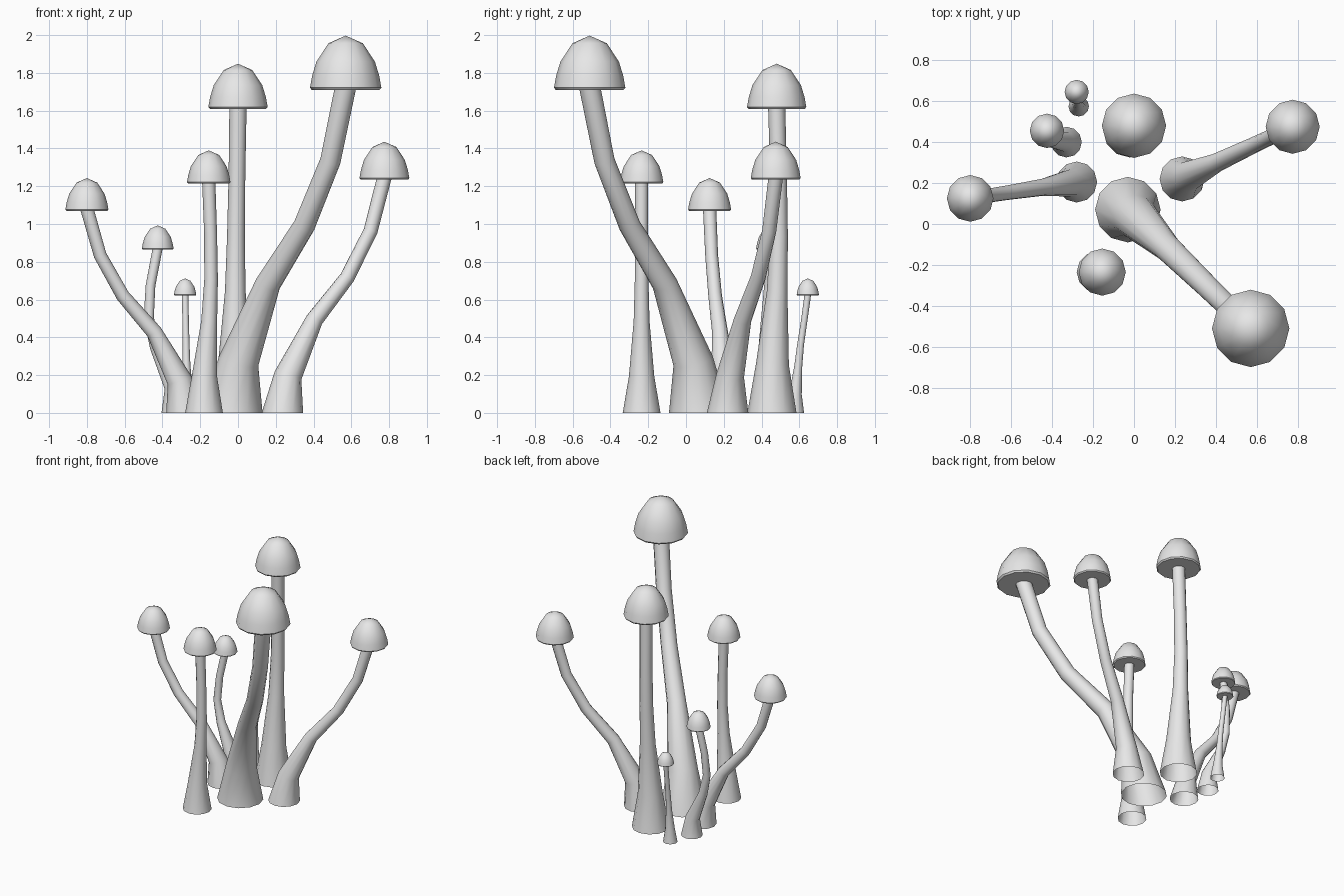
import bpy
import bmesh
import math
from mathutils import Vector

if "Cube" in bpy.data.objects:
    bpy.data.objects.remove(bpy.data.objects["Cube"], do_unlink=True)

SIDES = 12
UP = Vector((0, 0, 1))

# Stem rings: share of the height, share of the foot radius
LEVELS = (0, .16, .4, .58, .78, 1.01)
TAPER = (1, .67, .42, .36, .34, .35)

# How far each ring has travelled sideways from foot to cap
LEAN = (0, .055, .315, .635, .865, 1)
BOW = (0, .1, 1.1, 1.5, 1.4, 1)
SLOW = (0, .06, .28, .45, .72, 1)

# Cap outline as shares of its radius and height
CAP = ((.95, 0), (1, .04), (.94, .26), (.82, .52), (.48, .86))
CAP_HEIGHT = 1.52

# One pale grey for everything
grey = bpy.data.materials.new("pale_grey")
grey.use_nodes = True
grey.diffuse_color = (.8, .8, .8, 1)
grey.node_tree.nodes["Principled BSDF"].inputs["Base Color"].default_value = grey.diffuse_color


def add_ring(bm, centre, radius, axis=UP):
    turn = UP.rotation_difference(axis)
    angles = [math.tau * i / SIDES for i in range(SIDES)]
    return [bm.verts.new(centre + turn @ Vector((radius * math.cos(a), radius * math.sin(a), 0)))
            for a in angles]


def bridge_rings(bm, rings):
    for low, high in zip(rings, rings[1:]):
        for i in range(SIDES):
            j = (i + 1) % SIDES
            bm.faces.new((low[i], low[j], high[j], high[i]))


def finish(bm, name):
    mesh = bpy.data.meshes.new(name)
    bm.to_mesh(mesh)
    bm.free()
    mesh.materials.append(grey)
    obj = bpy.data.objects.new(name, mesh)
    bpy.context.collection.objects.link(obj)
    bpy.ops.object.select_all(action="DESELECT")
    obj.select_set(True)
    bpy.context.view_layer.objects.active = obj
    bpy.ops.object.shade_smooth_by_angle(angle=math.radians(45))


def make_stem(name, foot, foot_radius, top, travel_x, travel_y):
    """Bent tapering tube, open at the foot."""
    bm = bmesh.new()
    shift = top - foot
    points = [foot + Vector((shift.x * tx, shift.y * ty, shift.z * level))
              for tx, ty, level in zip(travel_x, travel_y, LEVELS)]
    steps = [(b - a).normalized() for a, b in zip(points, points[1:])]
    # Each ring faces halfway between its neighbours; the foot lies flat
    axes = [UP] + [(a + b).normalized() for a, b in zip(steps, steps[1:])] + [steps[-1]]
    rings = [add_ring(bm, point, foot_radius * share, axis)
             for point, share, axis in zip(points, TAPER, axes)]
    bridge_rings(bm, rings)
    finish(bm, name)


def make_cap(name, base, radius):
    """Closed bell with a flat underside."""
    bm = bmesh.new()
    height = radius * CAP_HEIGHT
    rings = [add_ring(bm, base + UP * h * height, r * radius) for r, h in CAP]
    bridge_rings(bm, rings)
    bm.faces.new(list(reversed(rings[0])))
    tip = bm.verts.new(base + UP * height)
    for i in range(SIDES):
        bm.faces.new((rings[-1][i], rings[-1][(i + 1) % SIDES], tip))
    finish(bm, name)


def make_mushroom(name, foot, foot_radius, top, cap_radius, travel_x=LEAN, travel_y=LEAN):
    top = Vector(top)
    make_stem(name + "_stem", Vector((*foot, 0)), foot_radius, top, travel_x, travel_y)
    make_cap(name + "_cap", top, cap_radius)


# Three strongly leaning mushrooms
make_mushroom("tall_front", (-.03, .07), .16, (.57, -.51, 1.71), .189)
make_mushroom("left_leaning", (.235, .22), .11, (.775, .475, 1.235), .132)
make_mushroom("right_leaning", (-.28, .205), .1, (-.8, .125, 1.07), .114)

# Two nearly upright ones
make_mushroom("tall_back", (-.02, .455), .13, (0, .48, 1.61), .157, SLOW, BOW)
make_mushroom("front_straight", (-.18, -.235), .1, (-.155, -.235, 1.215), .115, BOW, SLOW)

# Two little ones at the back
make_mushroom("small_back", (-.33, .4), .075, (-.425, .455, .865), .084, BOW, SLOW)
make_mushroom("tiny_back", (-.27, .575), .05, (-.28, .645, .622), .059, SLOW, SLOW)
